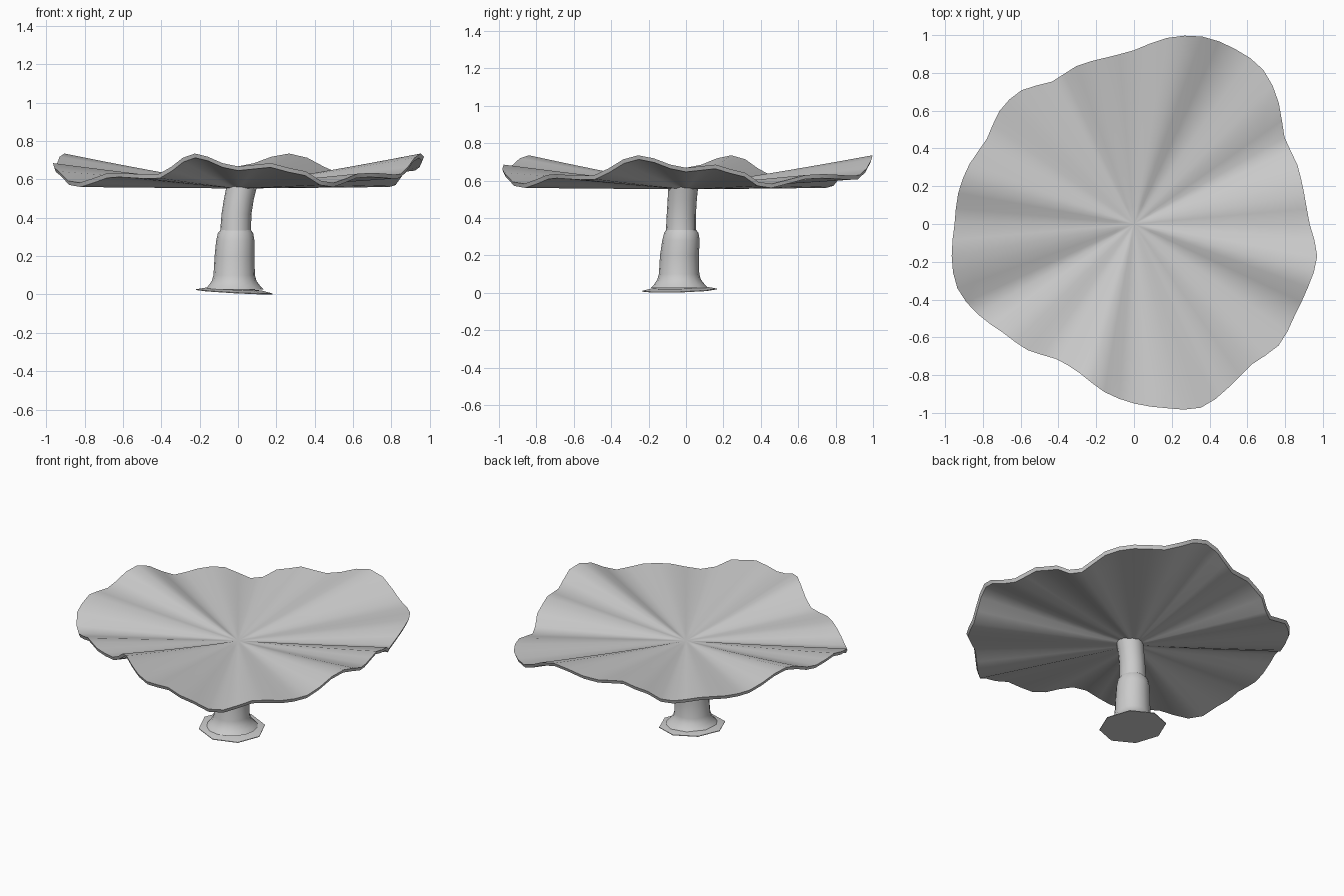
import bpy, bmesh
from math import radians, sin, cos, pi

cube = bpy.data.objects.get("Cube")
if cube:
    bpy.data.objects.remove(cube, do_unlink=True)

grey = bpy.data.materials.new("pale_grey")
grey.use_nodes = True
colour = (0.6, 0.6, 0.6, 1)
grey.diffuse_color = colour
grey.node_tree.nodes["Principled BSDF"].inputs["Base Color"].default_value = colour


def make_object(name, bm, angle):
    bmesh.ops.recalc_face_normals(bm, faces=bm.faces[:])
    mesh = bpy.data.meshes.new(name)
    bm.to_mesh(mesh)
    bm.free()
    mesh.materials.append(grey)
    obj = bpy.data.objects.new(name, mesh)
    bpy.context.collection.objects.link(obj)
    bpy.ops.object.select_all(action='DESELECT')
    obj.select_set(True)
    bpy.context.view_layer.objects.active = obj
    bpy.ops.object.shade_smooth_by_angle(angle=radians(angle))
    return obj


def bridge(bm, rings):
    for low, high in zip(rings, rings[1:]):
        for i in range(len(low)):
            j = (i + 1) % len(low)
            bm.faces.new((low[i], low[j], high[j], high[i]))


# Cap outline radius, one value every ten degrees from +x
OUTLINE = [.93, .915, .92, .92, 1.0, 1.065, 1.07, 1.056, 1.0, .92, .893, .89,
           .87, .925, .93, .9, .927, .945, .95, .98, .995, .955, .9, .873,
           .825, .84, .903, .95, .99, 1.035, 1.0, .97, 1.0, .98, .98, .985]
# Rim height over a quarter turn, repeated four times
WAVE = [(0, .735), (15, .668), (25, .685), (32, .655), (43, .58),
        (58, .635), (73, .625), (90, .735)]


def rim_radius(deg):
    step = deg / 10
    i = int(step)
    t = step - i
    a, b, c, d = (OUTLINE[(i + k) % len(OUTLINE)] for k in (-1, 0, 1, 2))
    return b + t / 2 * (c - a + t * (2*a - 5*b + 4*c - d + t * (3*(b - c) + d - a)))


def rim_height(deg):
    phase = (deg + 105) % 90
    for (a, za), (b, zb) in zip(WAVE, WAVE[1:]):
        if a <= phase <= b:
            t = (1 - cos(pi * (phase - a) / (b - a))) / 2
            return za + (zb - za) * t


# Wavy cap: both skins grow from the centre and meet at the rim
SEGMENTS, RINGS, CENTRE, THICK = 72, 10, .575, .022
bm = bmesh.new()
edges = []
for drop in (0, THICK):
    rings = []
    for k in range(1, RINGS + 1):
        s = k / RINGS
        ring = []
        for i in range(SEGMENTS):
            deg = 360 * i / SEGMENTS
            r = rim_radius(deg) * s * (1 - drop * .4)
            z = CENTRE + (rim_height(deg) - CENTRE) * s ** 1.15 - drop
            ring.append(bm.verts.new((r * cos(radians(deg)), r * sin(radians(deg)), z)))
        rings.append(ring)
    hub = bm.verts.new((0, 0, CENTRE - drop))
    for i in range(SEGMENTS):
        bm.faces.new((hub, rings[0][i], rings[0][(i + 1) % SEGMENTS]))
    bridge(bm, rings)
    edges.append(rings[-1])
bridge(bm, edges)
make_object("cap", bm, 45)


def loft(name, sections, sides=16):
    # Sections are (centre x, centre y, height, radius)
    bm = bmesh.new()
    rings = []
    for x, y, z, r in sections:
        rings.append([bm.verts.new((x + r * cos(2 * pi * i / sides),
                                    y + r * sin(2 * pi * i / sides), z))
                      for i in range(sides)])
    bridge(bm, rings)
    bm.faces.new(rings[0])
    bm.faces.new(rings[-1])
    return make_object(name, bm, 40)


# Leaning stem, the upper length rising out of a wider sleeve
loft("upper_stem", [(-.012, -.027, .3, .083), (-.012, -.027, .34, .08),
                    (-.008, -.025, .42, .078), (.005, -.02, .5, .078),
                    (.02, -.015, .565, .08)])
loft("lower_stem", [(-.02, -.035, .025, .155), (-.02, -.035, .045, .135),
                    (-.02, -.037, .07, .117), (-.02, -.037, .1, .108),
                    (-.018, -.035, .2, .104), (-.014, -.027, .28, .1),
                    (-.013, -.025, .32, .092), (-.012, -.026, .335, .081)])

# Tilted octagonal foot plate
bm = bmesh.new()
rings = []
for radius, lift in ((.2, 0), (.2, .004), (.145, .016)):
    ring = []
    for i in range(8):
        a = 2 * pi * i / 8
        x, y = radius * cos(a), radius * sin(a)
        ring.append(bm.verts.new((x - .02, y - .035, .0135 - .055 * x + .03 * y + lift)))
    rings.append(ring)
bridge(bm, rings)
bm.faces.new(rings[0])
bm.faces.new(rings[-1])
foot = make_object("foot_plate", bm, 20)
lowest = min(v.co.z for v in foot.data.vertices)
for v in foot.data.vertices:
    v.co.z -= lowest
